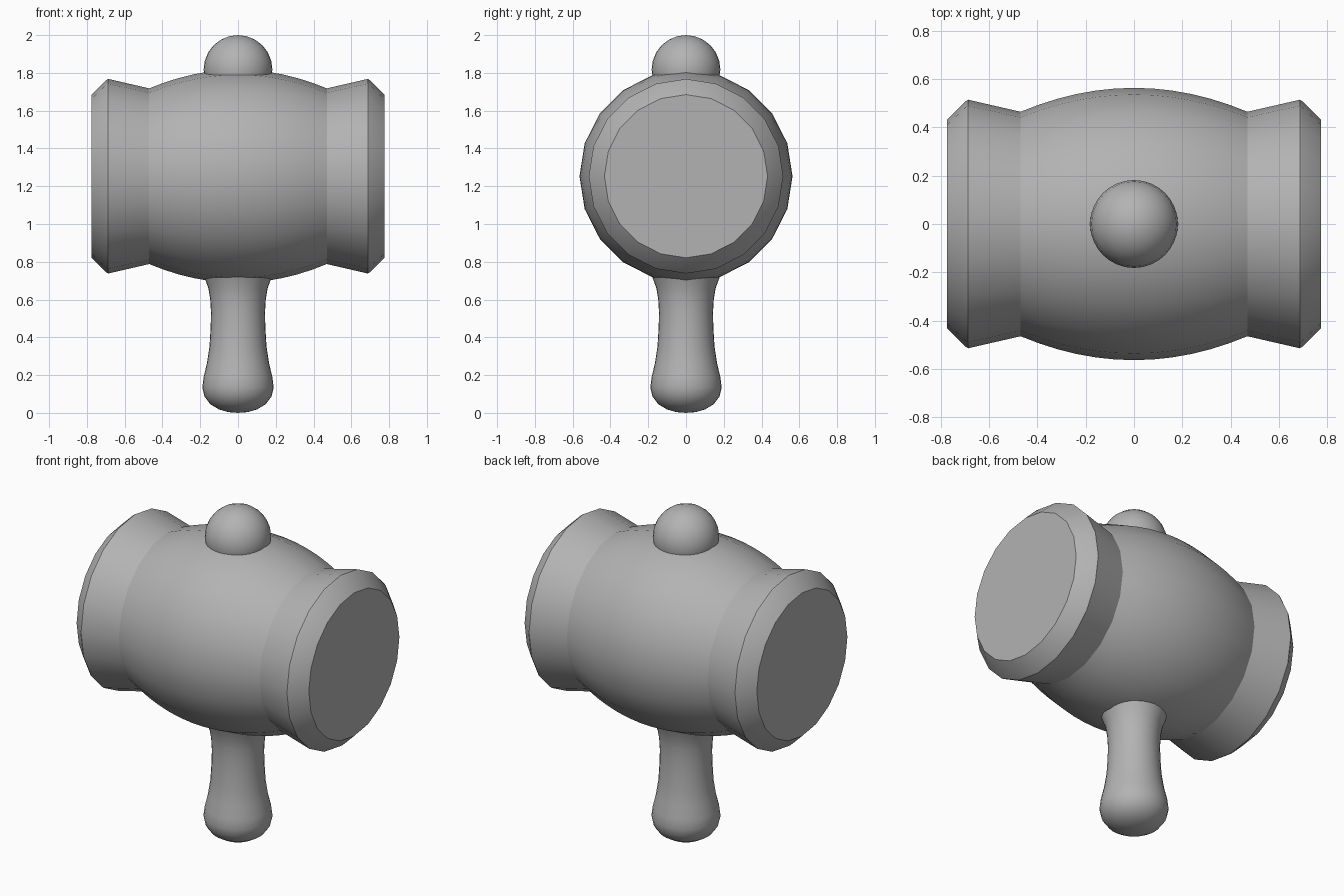
import bpy, bmesh, math
from mathutils import Vector

if "Cube" in bpy.data.objects:
    bpy.data.objects.remove(bpy.data.objects["Cube"])

grey = bpy.data.materials.new("dark_grey")
grey.diffuse_color = (0.45, 0.45, 0.45, 1)
grey.use_nodes = True
grey.node_tree.nodes["Principled BSDF"].inputs["Base Color"].default_value = grey.diffuse_color


def lathe(name, profile, sides, axis='Z', centre=(0, 0, 0), cap_start=False):
    """Revolve (radius, distance along axis) points; radius 0 makes a pole."""
    bm = bmesh.new()
    rings = []
    for r, h in profile:
        ring = []
        for i in range(1 if r == 0 else sides):
            a = 2 * math.pi * i / sides
            u, v = r * math.cos(a), r * math.sin(a)
            co = (h, u, v) if axis == 'X' else (u, v, h)
            ring.append(bm.verts.new(Vector(co) + Vector(centre)))
        rings.append(ring)
    # Each profile is listed so that this winding faces outwards
    for a, b in zip(rings, rings[1:]):
        for i in range(sides):
            j = (i + 1) % sides
            quad = [a[i % len(a)], a[j % len(a)], b[j % len(b)], b[i % len(b)]]
            bm.faces.new(list(dict.fromkeys(quad)))
    if cap_start:
        bm.faces.new(rings[0][::-1])
    if profile[0][1] > profile[-1][1]:
        bmesh.ops.reverse_faces(bm, faces=bm.faces)
    mesh = bpy.data.meshes.new(name)
    bm.to_mesh(mesh)
    bm.free()
    mesh.materials.append(grey)
    obj = bpy.data.objects.new(name, mesh)
    bpy.context.collection.objects.link(obj)
    bpy.ops.object.select_all(action='DESELECT')
    bpy.context.view_layer.objects.active = obj
    obj.select_set(True)
    bpy.ops.object.shade_smooth_by_angle(angle=math.radians(32))
    return obj


head_centre = (0, 0, 1.253)

# Barrel-shaped middle of the head
steps = 12
bulge = []
for k in range(steps + 1):
    t = -1 + 2 * k / steps
    bulge.append((0.564 - 0.099 * t * t, 0.47 * t))
lathe("head_barrel", bulge, 20, 'X', head_centre)

# Flared striking ends with a flat face, chamfer and softened rim
rim = [(0.432, 0.775), (0.509, 0.697), (0.515, 0.687), (0.465, 0.47)]
for name, s in (("right_end", 1), ("left_end", -1)):
    lathe(name, [(r, s * x) for r, x in rim], 20, 'X', head_centre, True)

# Handle with rounded butt, slim grip and flare into the head
handle = [(0, 0), (0.05, 0.004), (0.1, 0.018), (0.147, 0.046), (0.178, 0.088),
          (0.189, 0.135), (0.182, 0.19), (0.165, 0.26), (0.151, 0.35),
          (0.145, 0.45), (0.143, 0.53), (0.147, 0.6), (0.157, 0.66),
          (0.175, 0.71), (0.19, 0.75)]
lathe("handle", handle, 32)

# Round knob on top of the head
knob = [(0 if k in (0, 12) else 0.182 * math.sin(math.pi * k / 12),
         -0.182 * math.cos(math.pi * k / 12)) for k in range(13)]
lathe("top_knob", knob, 32, 'Z', (0, 0, 1.818))
